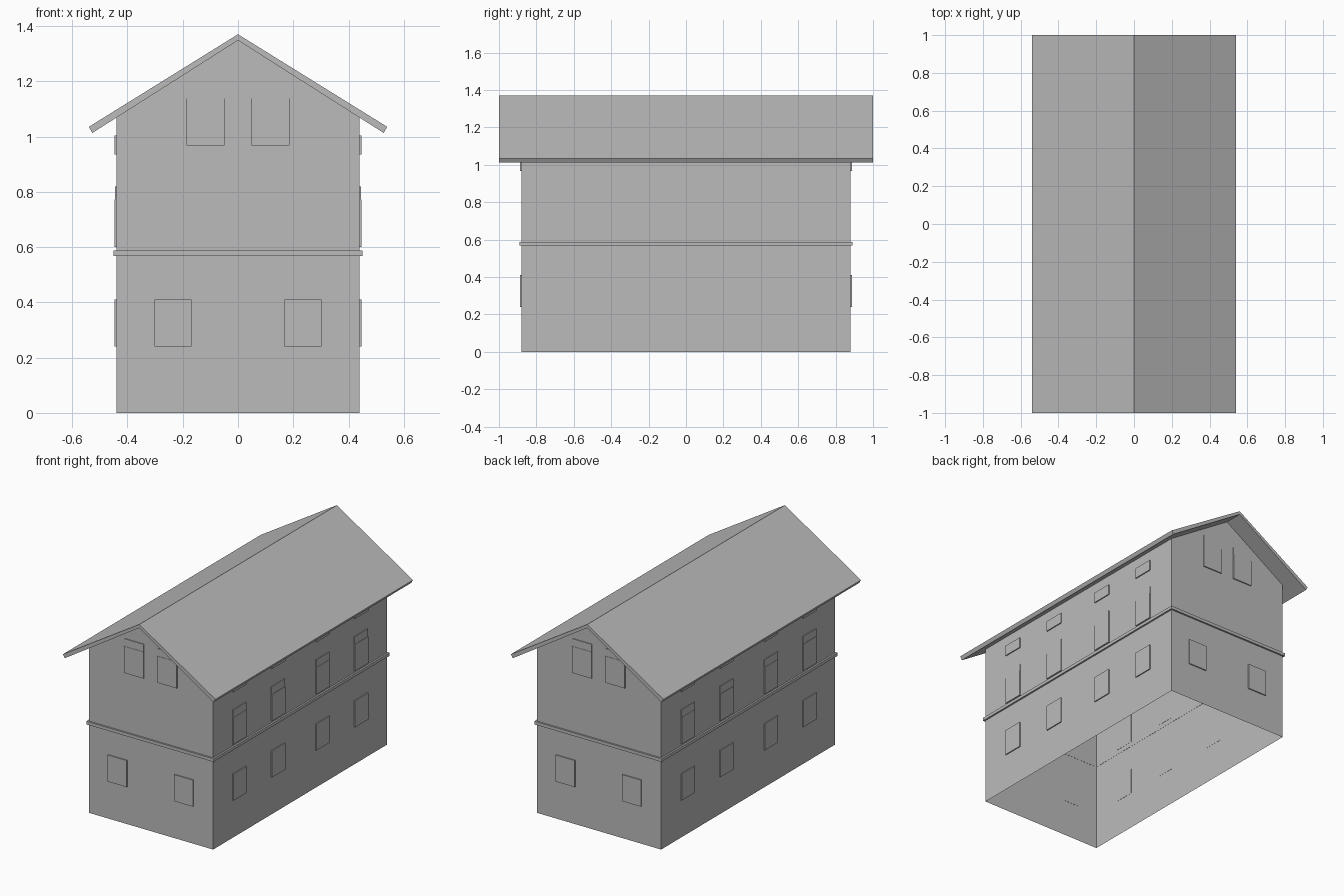
import bpy
import bmesh
from mathutils import Vector

cube = bpy.data.objects.get("Cube")
if cube:
    bpy.data.objects.remove(cube, do_unlink=True)

# One plain plaster colour
plaster = bpy.data.materials.new("plain grey")
plaster.use_nodes = True
colour = (0.5, 0.5, 0.5, 1)
plaster.diffuse_color = colour
plaster.node_tree.nodes["Principled BSDF"].inputs["Base Color"].default_value = colour

HALF_W, HALF_L = 0.44, 0.88
RIDGE, SLOPE = 1.348, 0.635      # underside of the roof
WINDOW_OUT, WINDOW_IN = 0.007, 0.001


def finish(name, bm):
    bmesh.ops.recalc_face_normals(bm, faces=bm.faces)
    mesh = bpy.data.meshes.new(name)
    bm.to_mesh(mesh)
    bm.free()
    mesh.materials.append(plaster)
    obj = bpy.data.objects.new(name, mesh)
    bpy.context.collection.objects.link(obj)
    return obj


def box(name, low, high):
    bm = bmesh.new()
    low, high = Vector(low), Vector(high)
    bmesh.ops.create_cube(bm, size=1)
    for v in bm.verts:
        v.co = (low + high) / 2 + v.co * (high - low)
    return finish(name, bm)


def extrude_profile(name, profile, half_length, skip_bottom=False):
    """Stretch an x-z outline along y."""
    bm = bmesh.new()
    face = bm.faces.new([bm.verts.new((x, -half_length, z)) for x, z in profile])
    out = bmesh.ops.extrude_face_region(bm, geom=[face], use_keep_orig=True)
    moved = [g for g in out["geom"] if isinstance(g, bmesh.types.BMVert)]
    bmesh.ops.translate(bm, verts=moved, vec=(0, 2 * half_length, 0))
    bmesh.ops.recalc_face_normals(bm, faces=bm.faces)
    if skip_bottom:
        floor = [f for f in bm.faces if f.normal.z < -0.9]
        bmesh.ops.delete(bm, geom=floor, context="FACES_ONLY")
    return finish(name, bm)


# Walls: hollow gabled shell, open underneath
eave = RIDGE - SLOPE * HALF_W
extrude_profile("walls", [(-HALF_W, 0), (HALF_W, 0), (HALF_W, eave),
                          (0, RIDGE), (-HALF_W, eave)], HALF_L, skip_bottom=True)

# Roof: folded slab overhanging on all sides
extrude_profile("roof", [(0, 1.37), (0.54, 1.035), (0.527, 1.013), (0, RIDGE),
                         (-0.527, 1.013), (-0.54, 1.035)], 1.0)

# String course: thin band around the walls
Z0, Z1, OUT, INSET = 0.568, 0.588, 0.011, 0.001
for sign, side in ((1, "left"), (-1, "right")):
    xs = sorted((sign * (HALF_W - INSET), sign * (HALF_W + OUT)))
    box(f"string_course_{side}", (xs[0], -HALF_L - OUT, Z0), (xs[1], HALF_L + OUT, Z1))
for sign, side in ((1, "back"), (-1, "front")):
    ys = sorted((sign * (HALF_L - INSET), sign * (HALF_L + OUT)))
    box(f"string_course_{side}", (-HALF_W, ys[0], Z0), (HALF_W, ys[1], Z1))


def window(name, side, centre, width, z0, z1, transom=False):
    """Raised panel on one wall; tall ones have a separate top light."""
    panels = [("", z0, z1, WINDOW_OUT)]
    if transom:
        split = z1 - 0.22 * (z1 - z0)
        panels = [("", z0, split, WINDOW_OUT), ("_top_light", split, z1, WINDOW_OUT - 0.002)]
    for suffix, a, b, depth in panels:
        wall = HALF_W if side in ("left", "right") else HALF_L
        sign = 1 if side in ("left", "back") else -1
        near, far = sorted((sign * (wall - WINDOW_IN), sign * (wall + depth)))
        low, high = centre - width / 2, centre + width / 2
        if side in ("left", "right"):
            box(name + suffix, (near, low, a), (far, high, b))
        else:
            box(name + suffix, (low, near, a), (high, far, b))


# Windows of the long sides, three rows
for side in ("left", "right"):
    for i, y in enumerate((-0.617, -0.227, 0.224, 0.613), 1):
        window(f"{side}_ground_window_{i}", side, y, 0.134, 0.24, 0.41)
        window(f"{side}_upper_window_{i}", side, y, 0.134, 0.6, 0.82, transom=True)
        window(f"{side}_attic_window_{i}", side, y, 0.134, 0.935, 1.003)

# Windows of the gable ends
for side in ("front", "back"):
    for i, sign in enumerate((-1, 1), 1):
        window(f"{side}_ground_window_{i}", side, sign * 0.235, 0.135, 0.24, 0.41)
        window(f"{side}_gable_window_{i}", side, sign * 0.118, 0.138, 0.967, 1.185, transom=True)
